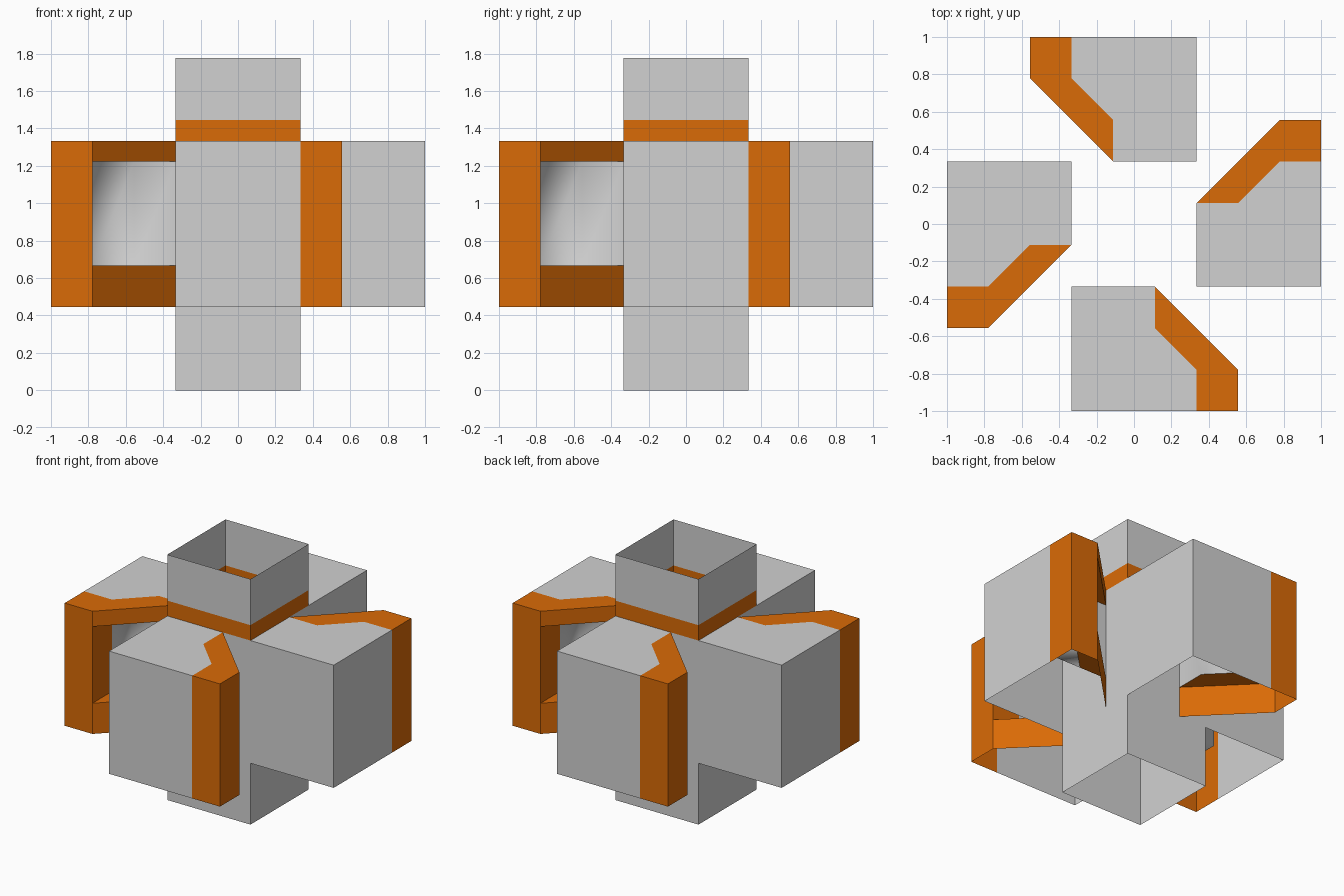
import bpy, bmesh, math
from mathutils import Matrix

if "Cube" in bpy.data.objects:
    bpy.data.objects.remove(bpy.data.objects["Cube"])

U = 1 / 9  # grid module


def material(name, rgb):
    m = bpy.data.materials.new(name)
    m.diffuse_color = (*rgb, 1)
    m.use_nodes = True
    m.node_tree.nodes["Principled BSDF"].inputs["Base Color"].default_value = m.diffuse_color
    return m


GREY = material("light grey", (0.64, 0.64, 0.64))
ORANGE = material("orange", (0.70, 0.145, 0.002))


def finish(name, bm, mat, turn=0, smooth=False):
    bmesh.ops.remove_doubles(bm, verts=bm.verts, dist=0.001)
    for f in bm.faces:
        f.smooth = smooth
    bm.transform(Matrix.Rotation(turn, 4, 'Z') @ Matrix.Scale(U, 4))
    me = bpy.data.meshes.new(name)
    bm.to_mesh(me)
    bm.free()
    me.materials.append(mat)
    ob = bpy.data.objects.new(name, me)
    bpy.context.collection.objects.link(ob)
    return ob


def wall(bm, pts, z0, z1):
    """Vertical sheet along a plan path (outside on the right-hand side)."""
    for (ax, ay), (bx, by) in zip(pts, pts[1:]):
        bm.faces.new([bm.verts.new(p) for p in
                      ((ax, ay, z0), (bx, by, z0), (bx, by, z1), (ax, ay, z1))])


def slab(bm, pts, z, up=True):
    """Horizontal sheet from a counter-clockwise plan outline."""
    order = pts if up else pts[::-1]
    bm.faces.new([bm.verts.new((x, y, z)) for x, y in order])


SQUARE = [(-3, -3), (3, -3), (3, 3), (-3, 3), (-3, -3)]

# Central open square duct with an orange collar above the arms
for name, z0, z1, mat in (("duct_bottom", 0, 12, GREY),
                          ("duct_collar", 12, 13, ORANGE),
                          ("duct_top", 13, 16, GREY)):
    bm = bmesh.new()
    wall(bm, SQUARE, z0, z1)
    finish(name, bm, mat)

LIP = [(3, -7), (5, -7), (1, -3), (1, -5)]      # orange edge of the recess
CORNER = [(1, -7), (3, -7), (1, -5)]            # grey inner corner of the recess

# Four identical arms in a pinwheel, open underneath
for k in range(4):
    turn = k * math.pi / 2

    # grey side, end and roof
    bm = bmesh.new()
    wall(bm, [(-3, -3), (-3, -9), (3, -9)], 4, 12)
    slab(bm, [(-3, -3), (-3, -9), (3, -9), (3, -7), (1, -5), (1, -3)], 12)
    finish(f"arm_{k + 1}", bm, GREY, turn)

    # orange frame: post, sill, lintel and the lip turned into the recess
    bm = bmesh.new()
    wall(bm, [(3, -9), (5, -9), (5, -7)], 4, 12)
    wall(bm, [(5, -7), (1, -3)], 4, 6)
    wall(bm, [(5, -7), (1, -3)], 11, 12)
    slab(bm, [(3, -9), (5, -9), (5, -7), (1, -3), (1, -5), (3, -7)], 12)
    slab(bm, LIP, 6)
    slab(bm, LIP, 11, up=False)
    wall(bm, [(5, -7), (3, -7)], 6, 11)
    finish(f"outlet_frame_{k + 1}", bm, ORANGE, turn)

    # grey inside of the triangular recess
    bm = bmesh.new()
    wall(bm, [(3, -7), (1, -7), (1, -5), (1, -3)], 6, 11)
    slab(bm, CORNER, 6)
    slab(bm, CORNER, 11, up=False)
    finish(f"recess_{k + 1}", bm, GREY, turn, smooth=True)
